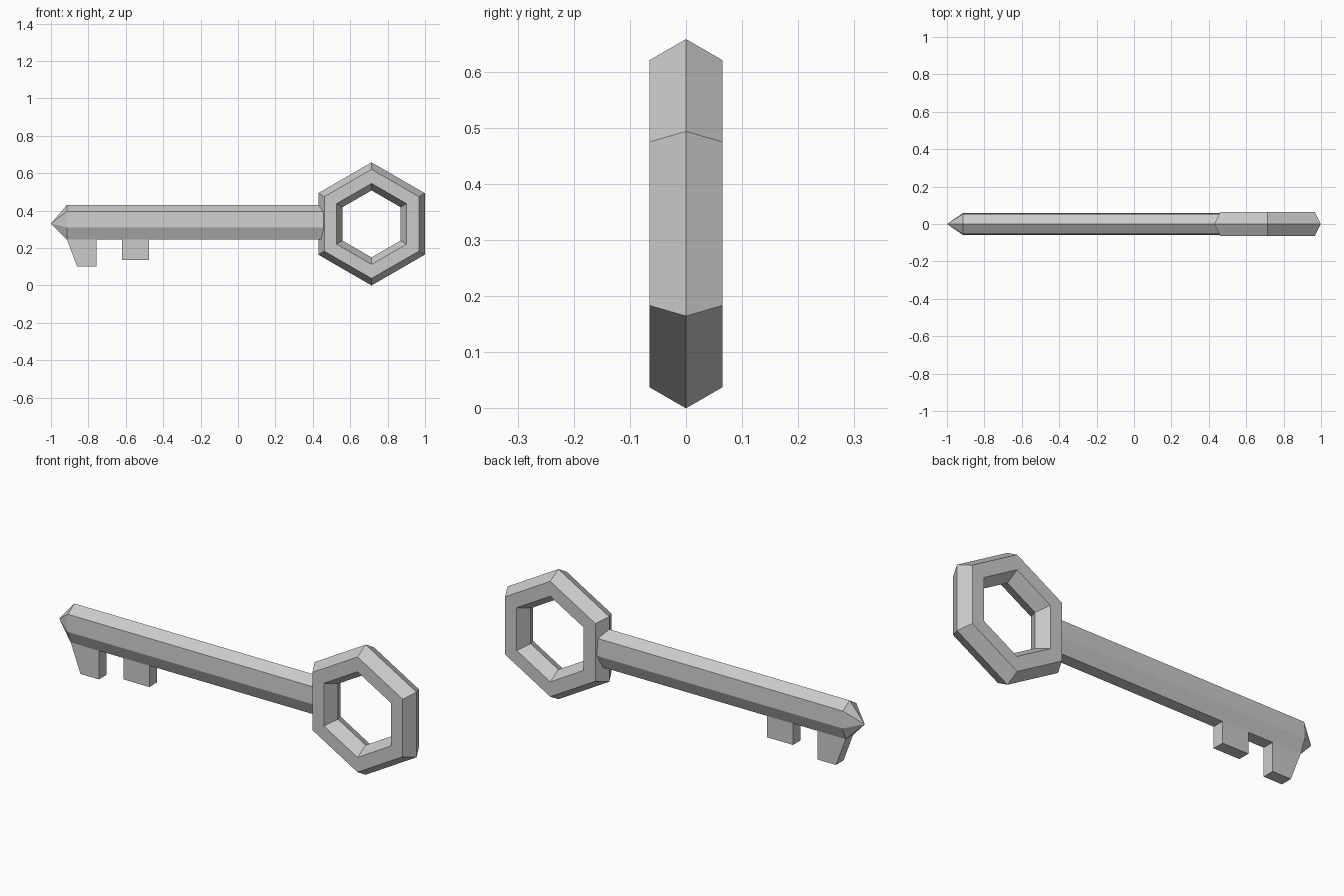
import bpy, bmesh
from math import radians

if "Cube" in bpy.data.objects:
    bpy.data.objects.remove(bpy.data.objects["Cube"])


def make_object(name, bm):
    bmesh.ops.recalc_face_normals(bm, faces=bm.faces)
    mesh = bpy.data.meshes.new(name)
    bm.to_mesh(mesh)
    bm.free()
    obj = bpy.data.objects.new(name, mesh)
    bpy.context.collection.objects.link(obj)
    return obj


# bow: six-sided ring with a six-sided cross-section, point up
bpy.ops.mesh.primitive_torus_add(
    major_segments=6, minor_segments=6, major_radius=0.254, minor_radius=0.075,
    location=(0.714, 0, 0.329), rotation=(radians(90), radians(30), 0))
bpy.context.object.name = "bow"

# shaft: ridged profile extruded along x, closed with a pointed tip
half = [(0.053, 0.396), (0.058, 0.31), (0.03, 0.245)]
profile = [(0, 0.43)] + half + [(-y, z) for y, z in reversed(half)]
bm = bmesh.new()
near = [bm.verts.new((-0.915, y, z)) for y, z in profile]
far = [bm.verts.new((0.49, y, z)) for y, z in profile]
tip = bm.verts.new((-1, 0, 0.331))
for i in range(len(profile)):
    j = (i + 1) % len(profile)
    bm.faces.new((near[i], near[j], far[j], far[i]))
    bm.faces.new((near[j], near[i], tip))
bm.faces.new(far)
make_object("shaft", bm)


# teeth: side outlines extruded through y
def tooth(name, outline, half_width=0.03):
    bm = bmesh.new()
    face = bm.faces.new([bm.verts.new((x, -half_width, z)) for x, z in outline])
    new = bmesh.ops.extrude_face_region(bm, geom=[face])["geom"]
    bmesh.ops.translate(bm, vec=(0, 2 * half_width, 0),
                        verts=[v for v in new if isinstance(v, bmesh.types.BMVert)])
    return make_object(name, bm)


tooth("tip_tooth", [(-0.915, 0.247), (-0.86, 0.1), (-0.757, 0.1), (-0.757, 0.247)])
tooth("inner_tooth", [(-0.62, 0.247), (-0.62, 0.137), (-0.475, 0.137), (-0.475, 0.247)])
